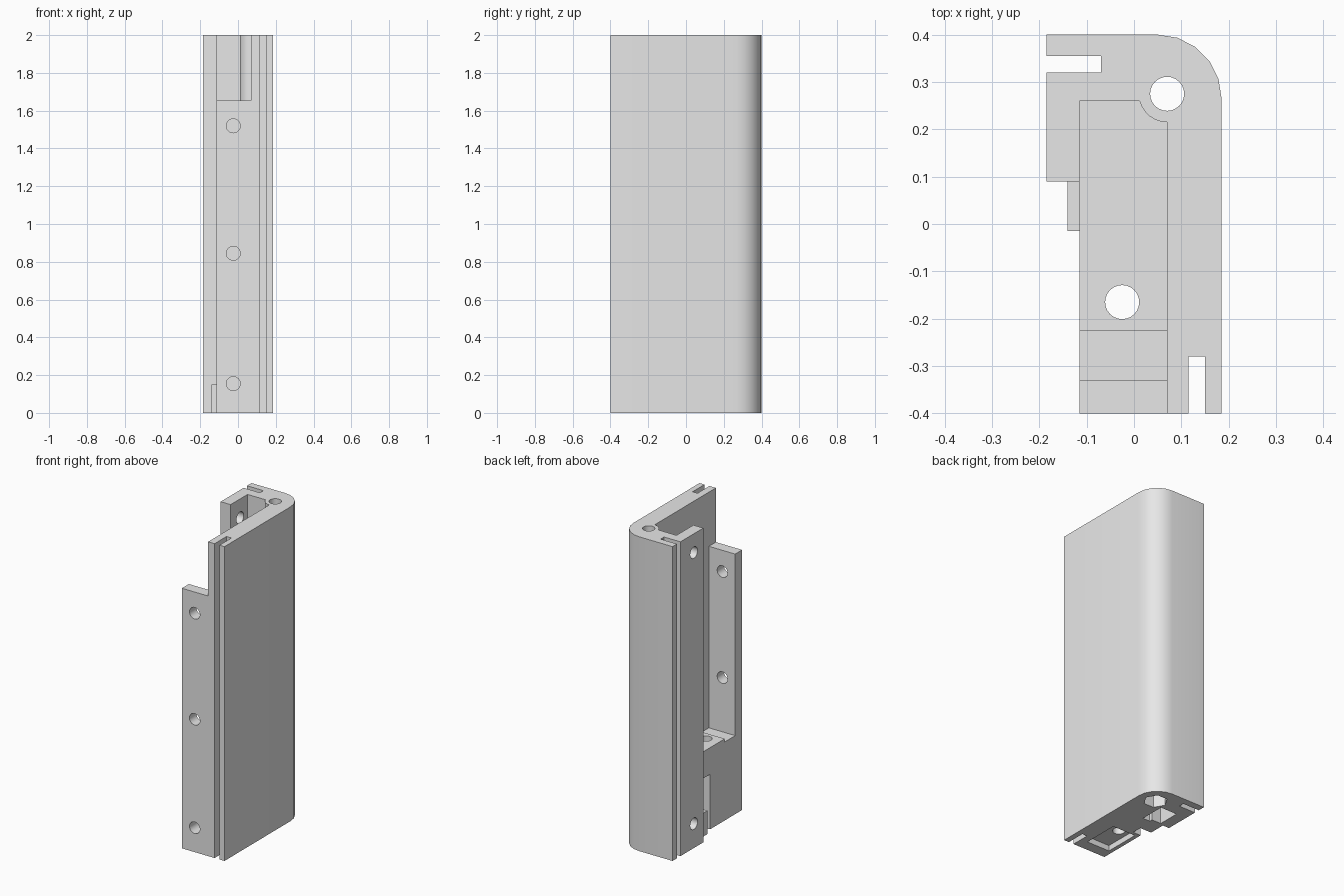
import bpy, bmesh, math

if "Cube" in bpy.data.objects:
    bpy.data.objects.remove(bpy.data.objects["Cube"], do_unlink=True)

grey = bpy.data.materials.new("plain grey")
grey.use_nodes = True
grey.diffuse_color = (0.8, 0.8, 0.8, 1)
grey.node_tree.nodes["Principled BSDF"].inputs["Base Color"].default_value = grey.diffuse_color


def prism(name, outline, z0, z1):
    """Extrude an outline in x, y between two heights."""
    bm = bmesh.new()
    face = bm.faces.new([bm.verts.new((x, y, z0)) for x, y in outline])
    top = bmesh.ops.extrude_face_region(bm, geom=[face])["geom"]
    verts = [v for v in top if isinstance(v, bmesh.types.BMVert)]
    bmesh.ops.translate(bm, verts=verts, vec=(0, 0, z1 - z0))
    bmesh.ops.recalc_face_normals(bm, faces=bm.faces)
    mesh = bpy.data.meshes.new(name)
    bm.to_mesh(mesh)
    bm.free()
    mesh.materials.append(grey)
    obj = bpy.data.objects.new(name, mesh)
    bpy.context.collection.objects.link(obj)
    return obj


def box(name, x0, x1, y0, y1, z0, z1):
    return prism(name, [(x0, y0), (x1, y0), (x1, y1), (x0, y1)], z0, z1)


def arc(cx, cy, r, start, end, steps):
    angles = [math.radians(start + (end - start) * i / steps) for i in range(steps + 1)]
    return [(cx + r * math.cos(a), cy + r * math.sin(a)) for a in angles]


def rod(name, x, y, r, z0, z1, sides=24):
    return prism(name, arc(x, y, r, 0, 360, sides)[:-1], z0, z1)


def combine(part, operation):
    """Apply a boolean to the body and remove the helper."""
    part.hide_render = True
    mod = body.modifiers.new("shape", "BOOLEAN")
    mod.operation, mod.solver, mod.object = operation, "EXACT", part
    bpy.ops.object.modifier_apply(modifier=mod.name)
    bpy.data.objects.remove(part, do_unlink=True)


# Main body with rounded corner, side slot and front slot
outline = [(-0.115, -0.4), (0.115, -0.4), (0.115, -0.28), (0.15, -0.28),
           (0.15, -0.4), (0.185, -0.4)]
outline += arc(0.05, 0.265, 0.135, 0, 90, 5)
outline += [(-0.185, 0.4), (-0.185, 0.355), (-0.07, 0.355), (-0.07, 0.32),
            (-0.185, 0.32), (-0.185, 0.09), (-0.115, 0.09)]
body = prism("corner_housing", outline, 0, 2)
bpy.context.view_layer.objects.active = body
body.select_set(True)

# Main pocket, open to the side and top, curving around the screw boss
pocket = [(-0.3, -0.33), (0.07, -0.33)]
pocket += arc(0.07, 0.275, 0.06, 270, 195, 6)
pocket += [(-0.115, 0.26), (-0.115, 0.09), (-0.3, 0.09)]
cutters = [
    prism("pocket_cutter", pocket, 0.52, 2.2),
    box("floor_step_cutter", -0.3, 0.07, -0.33, -0.225, 0.5, 0.6),
    box("front_window_cutter", -0.3, 0.07, -0.5, -0.3, 1.655, 2.2),
    # Recesses under the base
    box("base_recess_cutter", -0.09, 0.07, -0.33, -0.1, -0.1, 0.035),
    box("rear_recess_cutter", -0.115, 0, 0.08, 0.24, -0.1, 0.35),
    box("side_notch_cutter", -0.3, -0.06, -0.078, 0.09, -0.1, 0.35),
    # Vertical screw holes and nut seat
    rod("rear_screw_cutter", 0.07, 0.275, 0.036, -0.1, 2.1),
    rod("nut_cutter", 0.07, 0.275, 0.07, -0.1, 0.15, 6),
    rod("base_screw_cutter", -0.025, -0.165, 0.036, -0.1, 0.7),
]

# Screw holes through the front plate
for z in (0.155, 0.845, 1.52):
    hole = rod("front_hole_cutter", 0, 0, 0.037, -0.1, 0.1)
    hole.rotation_euler.x = math.pi / 2
    hole.location = (-0.025, -0.4, z)
    cutters.append(hole)

# Screw holes through the rear side block
for z in (0.155, 1.88):
    hole = rod("side_hole_cutter", 0, 0, 0.037, -0.1, 0.1)
    hole.rotation_euler.y = math.pi / 2
    hole.location = (-0.185, 0.185, z)
    cutters.append(hole)

bpy.context.view_layer.update()
for cutter in cutters:
    combine(cutter, "DIFFERENCE")

# Low tab closing the side notch
combine(box("side_tab", -0.14, -0.05, -0.015, 0.1, 0, 0.15), "UNION")

bpy.ops.object.shade_smooth_by_angle(angle=math.radians(30))
